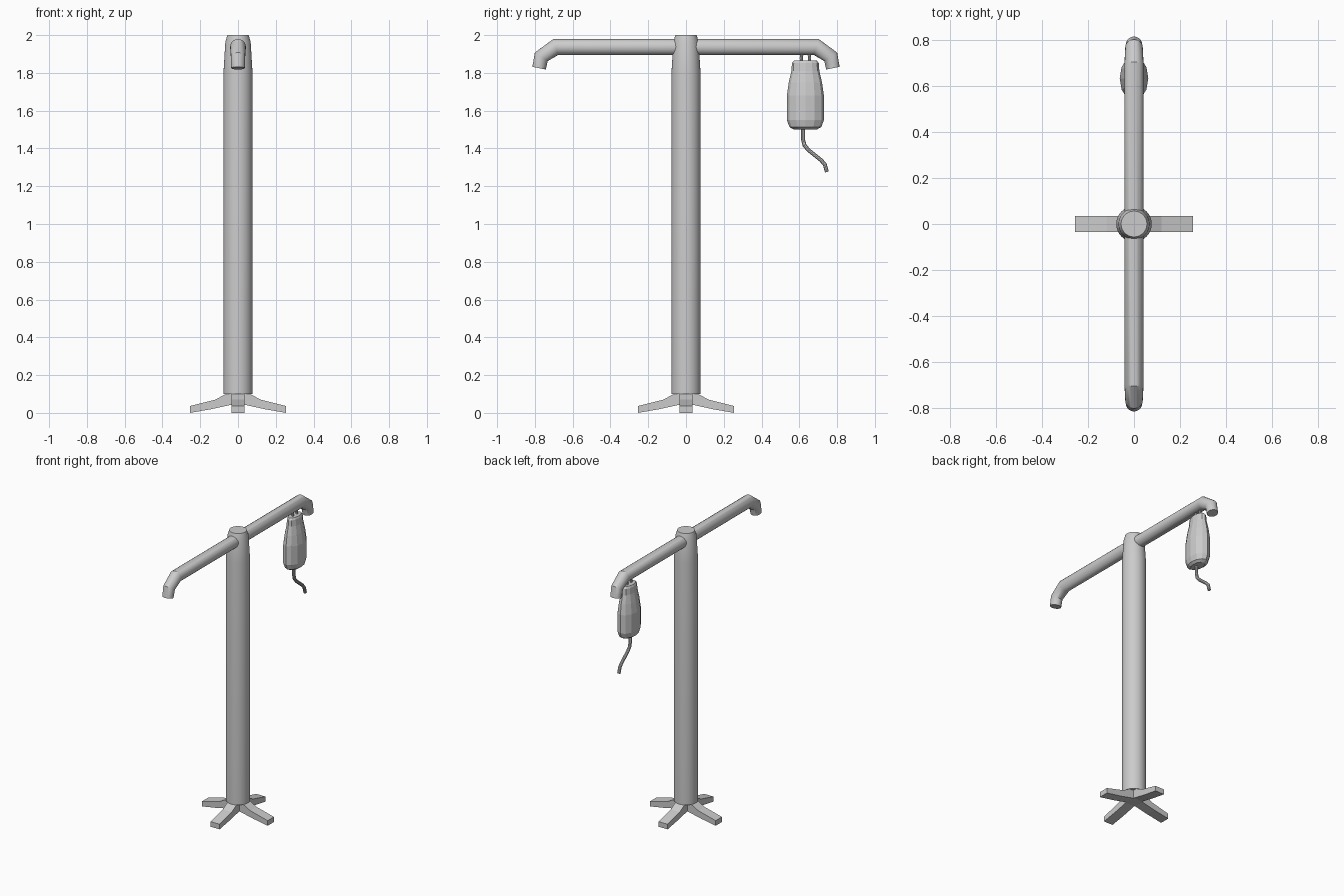
import bpy, bmesh, math
from mathutils import Vector

if "Cube" in bpy.data.objects:
    bpy.data.objects.remove(bpy.data.objects["Cube"])


def finish(name, bm, smooth=True):
    bmesh.ops.recalc_face_normals(bm, faces=bm.faces)
    mesh = bpy.data.meshes.new(name)
    bm.to_mesh(mesh)
    bm.free()
    ob = bpy.data.objects.new(name, mesh)
    bpy.context.collection.objects.link(ob)
    if smooth:
        bpy.ops.object.select_all(action='DESELECT')
        ob.select_set(True)
        bpy.context.view_layer.objects.active = ob
        bpy.ops.object.shade_smooth_by_angle(angle=math.radians(32))
    return ob


def skin(name, rings, smooth=True):
    """Bridge a list of equal-length point rings and cap both ends."""
    bm = bmesh.new()
    loops = [[bm.verts.new(p) for p in r] for r in rings]
    n = len(loops[0])
    for a, b in zip(loops, loops[1:]):
        for i in range(n):
            j = (i + 1) % n
            bm.faces.new((a[i], a[j], b[j], b[i]))
    bm.faces.new(loops[0])
    bm.faces.new(loops[-1])
    return finish(name, bm, smooth)


def stack(name, profile, centre_y=0.0, n=32, smooth=True):
    """Elliptical sections given as (half x, half y, z)."""
    angles = [2 * math.pi * i / n for i in range(n)]
    return skin(name, [[(rx * math.cos(a), centre_y + ry * math.sin(a), z)
                        for a in angles] for rx, ry, z in profile], smooth)


def pipe(name, path, n=16):
    """Round mitred tube along a path of (y, z, radius) in the x = 0 plane."""
    pts = [Vector((0, y, z)) for y, z, r in path]
    rings = []
    for k, p in enumerate(pts):
        d0 = (p - pts[k - 1]).normalized() if k else None
        d1 = (pts[k + 1] - p).normalized() if k < len(pts) - 1 else None
        d0, d1 = d0 or d1, d1 or d0
        t = (d0 + d1).normalized()
        side = Vector((0, -t.z, t.y)) / max(t.dot(d0), 0.5)
        r = path[k][2]
        rings.append([p + r * (Vector((1, 0, 0)) * math.cos(a) + side * math.sin(a))
                      for a in (2 * math.pi * i / n for i in range(n))])
    return skin(name, rings)


# Upright pole with tapered, chamfered top
stack("pole", [(r, r, z) for r, z in
               ((0.077, 0.10), (0.077, 1.80), (0.067, 1.965), (0.056, 2.0))])

# Cross arm with both ends bent down
half = [(0.69, 1.937, 0.042), (0.766, 1.885, 0.038), (0.778, 1.825, 0.036)]
pipe("cross_arm", [(-y, z, r) for y, z, r in reversed(half)] + half, 20)

# Four splayed feet meeting under the pole
foot_profile = [(0, 0.10), (0.065, 0.10), (0.12, 0.07), (0.255, 0.036),
                (0.255, 0.0), (0.14, 0.02), (0.04, 0.042), (0, 0.042)]
for i in range(4):
    foot = skin(f"foot_{i + 1}", [[(x, s * 0.035, z) for x, z in foot_profile]
                                 for s in (-1, 1)], smooth=False)
    foot.rotation_euler.z = i * math.pi / 2

# Hanging fluid bag
stack("fluid_bag", [(0.030, 0.060, 1.865), (0.036, 0.071, 1.852),
                    (0.040, 0.074, 1.81), (0.052, 0.088, 1.75),
                    (0.062, 0.098, 1.68), (0.062, 0.098, 1.55),
                    (0.052, 0.084, 1.513), (0.035, 0.060, 1.50)],
      centre_y=0.632, n=12, smooth=False)

# Two hanger loops between bag and arm
for i, y in enumerate((0.61, 0.655)):
    s = -1 if i == 0 else 1
    pipe(f"hanger_{i + 1}", [(y - s * 0.002, 1.85, 0.008), (y, 1.88, 0.008),
                            (y - s * 0.006, 1.91, 0.008)], 8)

# Drip tube
pipe("drip_tube", [(0.62, 1.51, 0.011), (0.62, 1.445, 0.011),
                   (0.628, 1.415, 0.011), (0.65, 1.39, 0.011),
                   (0.715, 1.338, 0.011), (0.735, 1.315, 0.011),
                   (0.746, 1.275, 0.011)], 10)
